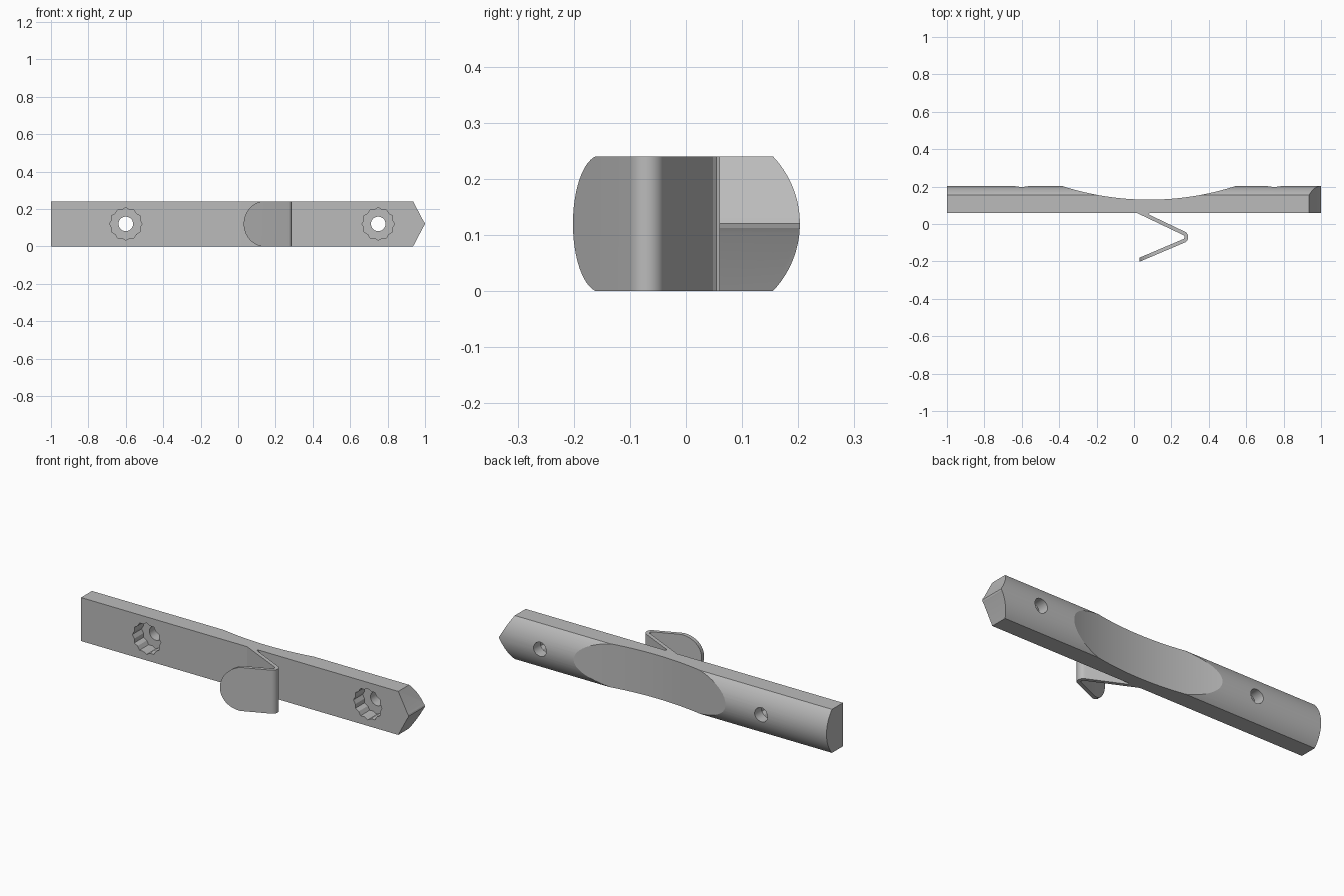
import bpy, bmesh
from math import sin, cos, pi, radians
from mathutils import Vector

cube = bpy.data.objects.get("Cube")
if cube:
    bpy.data.objects.remove(cube, do_unlink=True)

grey = bpy.data.materials.new("plain grey")
grey.use_nodes = True
GREY = (0.5, 0.5, 0.5, 1)
grey.diffuse_color = GREY
grey.node_tree.nodes["Principled BSDF"].inputs["Base Color"].default_value = GREY


def prism(name, points, axis, low, high):
    """Extrude a flat outline along an axis; outline uses the other two axes in order."""
    bm = bmesh.new()
    ring = []
    for p in points:
        co = list(p)
        co.insert(axis, low)
        ring.append(bm.verts.new(co))
    face = bm.faces.new(ring)
    new = bmesh.ops.extrude_face_region(bm, geom=[face])["geom"]
    shift = Vector((0, 0, 0))
    shift[axis] = high - low
    bmesh.ops.translate(bm, vec=shift, verts=[v for v in new if isinstance(v, bmesh.types.BMVert)])
    bmesh.ops.recalc_face_normals(bm, faces=bm.faces)
    mesh = bpy.data.meshes.new(name)
    bm.to_mesh(mesh)
    bm.free()
    mesh.materials.append(grey)
    obj = bpy.data.objects.new(name, mesh)
    bpy.context.collection.objects.link(obj)
    return obj


def arc(cx, cy, r, start, end, n):
    angles = [radians(start + (end - start) * i / n) for i in range(n + 1)]
    return [(cx + r * cos(a), cy + r * sin(a)) for a in angles]


def cut(target, cutter):
    bpy.ops.object.select_all(action='DESELECT')
    bpy.context.view_layer.objects.active = target
    target.select_set(True)
    mod = target.modifiers.new("cut", 'BOOLEAN')
    mod.operation = 'DIFFERENCE'
    mod.solver = 'EXACT'
    mod.object = cutter
    bpy.ops.object.modifier_apply(modifier=mod.name)
    bpy.data.objects.remove(cutter, do_unlink=True)


def smooth(obj):
    bpy.ops.object.select_all(action='DESELECT')
    bpy.context.view_layer.objects.active = obj
    obj.select_set(True)
    bpy.ops.object.shade_smooth_by_angle(angle=radians(14))


MID = 0.12

# Bar with flat front and rounded back
back = arc(0.029, MID, 0.174, -43.6, 43.6, 28)
bar = prism("bar", [(0.06, 0)] + back[:1] + back[1:-1] + back[-1:] + [(0.06, 0.24)], 0, -1, 1.02)
for v in bar.data.vertices:
    v.co.z = min(max(v.co.z, 0), 0.24)

# Pointed end with a softened tip
lower = [(0.884, -0.1), (0.99, 0.102), (0.997, 0.112)]
upper = [(x, 0.24 - z) for x, z in reversed(lower)]
cut(bar, prism("tip_cutter", lower + [(1, MID)] + upper + [(1.2, 0.34), (1.2, -0.1)], 1, -0.5, 0.5))

# Shallow scoop across the back
cut(bar, prism("scoop_cutter", arc(0.08, 1.64, 1.51, -120, -60, 100), 2, -0.1, 0.4))

# Bolt holes with twelve-point sockets
for x in (-0.6, 0.75):
    star = []
    for i in range(24):
        r = 0.087 if i % 2 == 0 else 0.078
        star.append((x + r * cos(i * pi / 12), MID + r * sin(i * pi / 12)))
    cut(bar, prism("socket_cutter", star, 1, -0.1, 0.14))
    cut(bar, prism("hole_cutter", arc(x, MID, 0.039, 0, 348.75, 31), 1, -0.2, 0.4))
smooth(bar)

# Folded spring clip: outer side, tip, inner side
bend = Vector((0.258, -0.07))
rise, fall = 25.5, 23


def arm(p, angle, length):
    a = radians(angle)
    return (p[0] - length * cos(a), p[1] + length * sin(a))


outer = arc(*bend, 0.032, 90 - rise, fall - 90, 16)
inner = arc(*bend, 0.012, fall - 90, 90 - rise, 16)
fillet = [(0.084, 0.07), (0.084, 0.06), (0.079, 0.054)]
profile = fillet + [arm(outer[0], rise, 0.207)] + outer
profile += [arm(outer[-1], -fall, 0.262), arm(inner[0], -fall, 0.262)]
profile += inner + [arm(inner[-1], rise, 0.3)]
clip = prism("spring_clip", profile, 2, 0, 0.24)

# Rounded free end of the clip
nose = arc(0.03 + 0.122, MID, 0.122, 260, 100, 32)
nose = [(0.03 + (x - 0.03) * 0.95, z) for x, z in nose]
edge = [(nose[0][0], -0.1)] + nose + [(nose[-1][0], 0.34)]
cut(clip, prism("nose_cutter", edge + [(-0.2, 0.34), (-0.2, -0.1)], 1, -0.4, -0.1))
smooth(clip)
